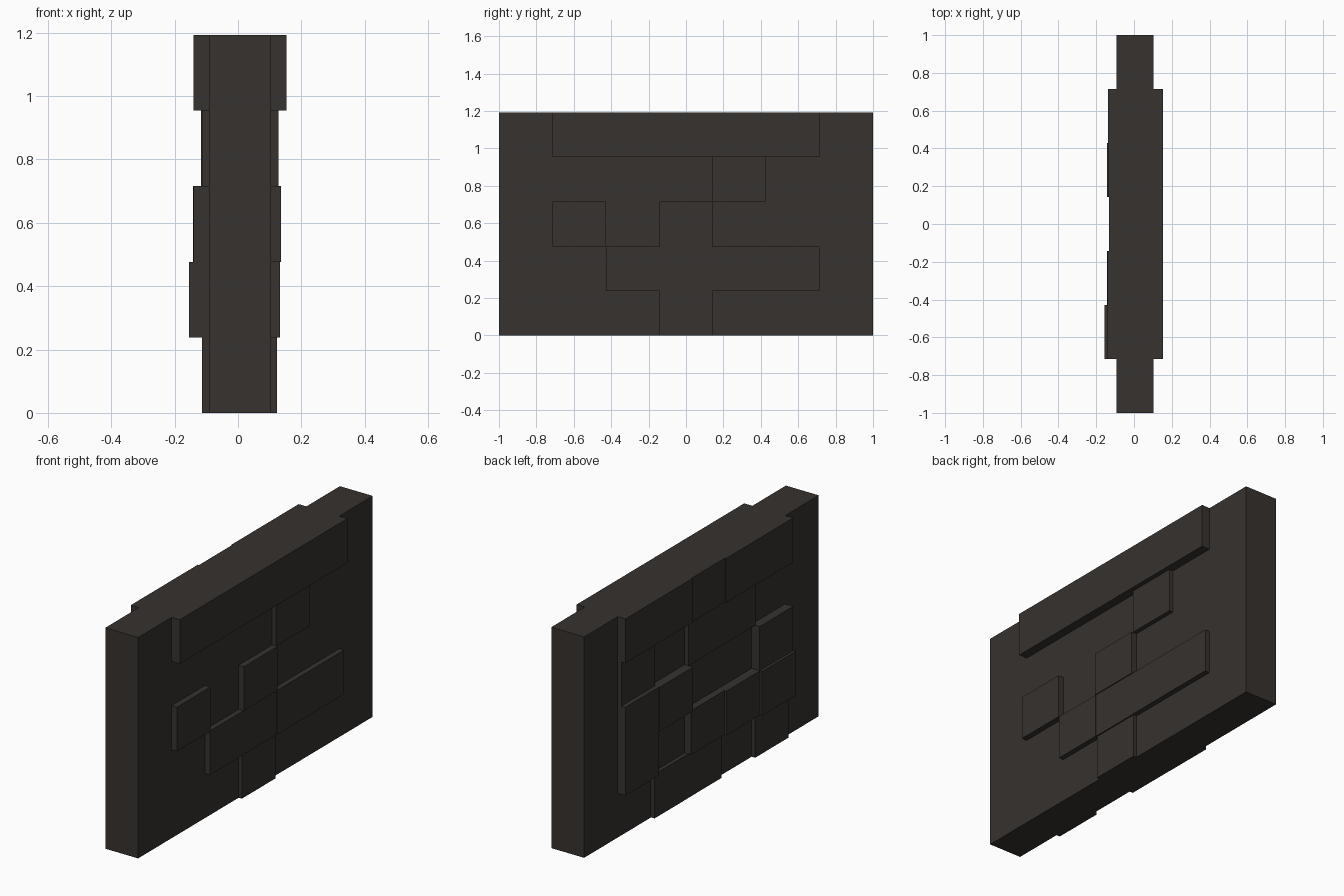
import bpy, bmesh
from mathutils import Vector

if "Cube" in bpy.data.objects:
    bpy.data.objects.remove(bpy.data.objects["Cube"])

W = 2 / 7            # stone width (seven columns along y)
H = 1.192 / 5        # stone height (five rows)
BACK, FACE = -0.092, 0.104   # the two broad faces of the slab

mat = bpy.data.materials.new("dark_stone")
mat.diffuse_color = (0.038, 0.032, 0.028, 1)
mat.use_nodes = True
mat.node_tree.nodes["Principled BSDF"].inputs["Base Color"].default_value = mat.diffuse_color


def box(name, x0, x1, y0, y1, z0, z1):
    bm = bmesh.new()
    bmesh.ops.create_cube(bm, size=1)
    bmesh.ops.scale(bm, vec=(x1 - x0, y1 - y0, z1 - z0), verts=bm.verts)
    bmesh.ops.translate(bm, vec=Vector((x0 + x1, y0 + y1, z0 + z1)) / 2, verts=bm.verts)
    me = bpy.data.meshes.new(name)
    bm.to_mesh(me)
    bm.free()
    me.materials.append(mat)
    ob = bpy.data.objects.new(name, me)
    bpy.context.collection.objects.link(ob)


def stone(side, col, row, x, cols=1, rows=1):
    """Raised stone; columns run 0..4 from low y to high y, rows 0..4 upward."""
    base = FACE if x > 0 else BACK
    y0 = (col - 2.5) * W
    box(f"{side}_stone_{row}_{col}", min(base, x), max(base, x),
        y0, y0 + cols * W, row * H, (row + rows) * H)


# Main wall slab
box("wall_slab", BACK, FACE, -1, 1, 0, 5 * H)

# Raised stones on the right face: column, row, outer x, columns wide
for col, row, x, n in [
    (0, 4, 0.153, 5),
    (3, 3, 0.128, 1),
    (0, 2, 0.135, 1), (2, 2, 0.135, 1),
    (1, 1, 0.132, 1), (2, 1, 0.130, 1), (3, 1, 0.132, 2),
    (2, 0, 0.123, 1),
]:
    stone("right", col, row, x, n)

# Raised stones on the left face: column, row, outer x, columns wide, rows tall
for col, row, x, n, m in [
    (0, 4, -0.140, 2, 1), (2, 4, -0.133, 1, 1), (3, 4, -0.138, 2, 1),
    (1, 3, -0.114, 1, 1), (2, 3, -0.116, 1, 1), (4, 3, -0.114, 1, 1),
    (0, 2, -0.140, 1, 1), (3, 2, -0.142, 1, 1), (4, 1, -0.138, 1, 2),
    (0, 1, -0.155, 1, 1), (1, 1, -0.142, 1, 1), (2, 1, -0.130, 1, 1),
    (0, 0, -0.113, 1, 1), (2, 0, -0.112, 1, 1), (3, 0, -0.113, 1, 1),
]:
    stone("left", col, row, x, n, m)
